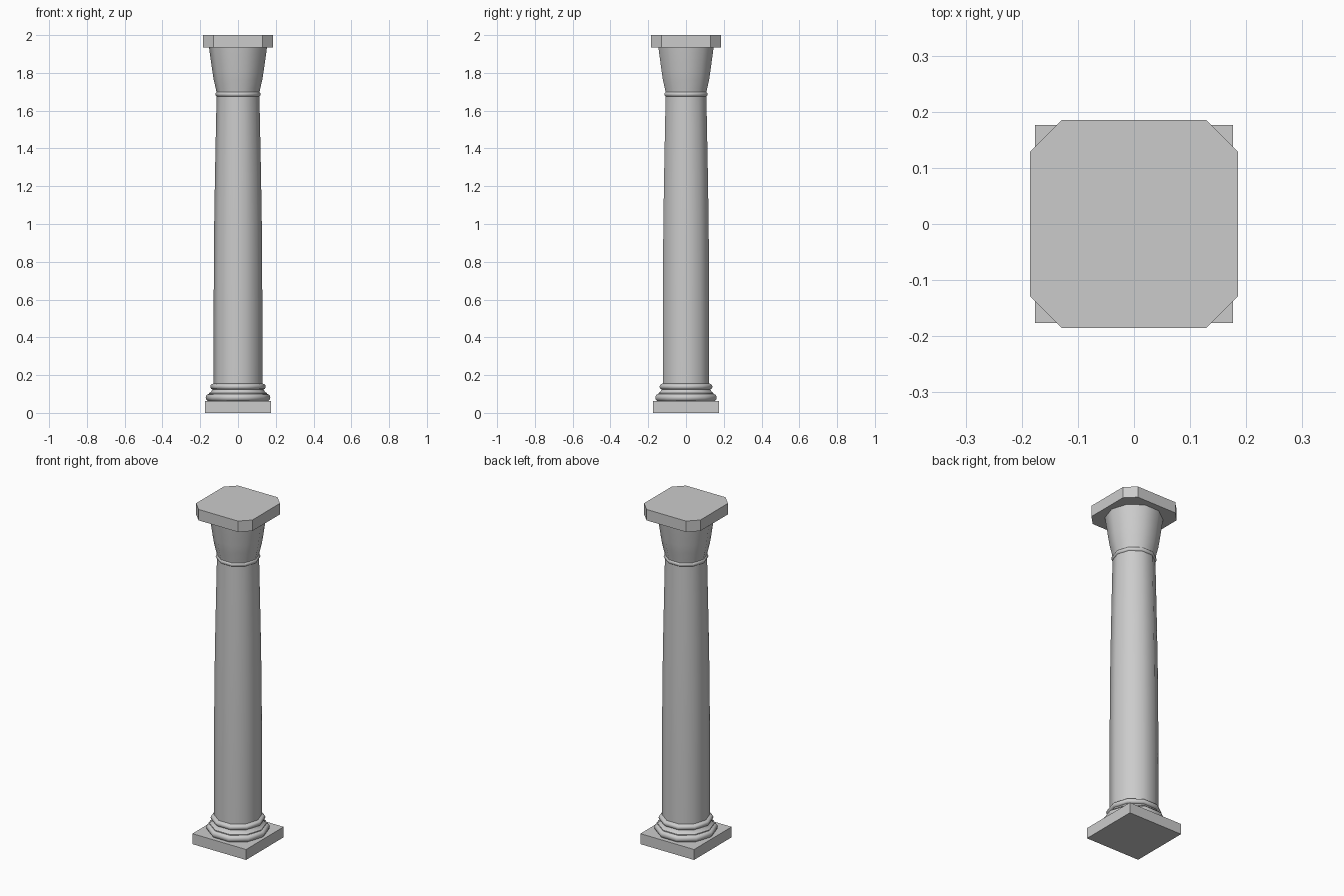
import bpy, bmesh, math

if "Cube" in bpy.data.objects:
    bpy.data.objects.remove(bpy.data.objects["Cube"])

SIDES = 10


def finish(name, bm, smooth):
    bmesh.ops.recalc_face_normals(bm, faces=bm.faces)
    mesh = bpy.data.meshes.new(name)
    bm.to_mesh(mesh)
    bm.free()
    ob = bpy.data.objects.new(name, mesh)
    bpy.context.collection.objects.link(ob)
    if smooth:
        bpy.ops.object.select_all(action='DESELECT')
        ob.select_set(True)
        bpy.context.view_layer.objects.active = ob
        bpy.ops.object.shade_smooth_by_angle(angle=math.radians(50))
    return ob


def lathe(name, profile):
    """Ten-sided turned part from (radius, height) points, capped at both ends."""
    bm = bmesh.new()
    rings = []
    for r, z in profile:
        rings.append([bm.verts.new((r * math.cos(2 * math.pi * i / SIDES),
                                    r * math.sin(2 * math.pi * i / SIDES), z))
                      for i in range(SIDES)])
    for a, b in zip(rings, rings[1:]):
        for i in range(SIDES):
            j = (i + 1) % SIDES
            bm.faces.new((a[i], a[j], b[j], b[i]))
    bm.faces.new(rings[0])
    bm.faces.new(rings[-1])
    return finish(name, bm, True)


def slab(name, outline, z0, z1):
    bm = bmesh.new()
    low = bm.faces.new([bm.verts.new((x, y, z0)) for x, y in outline])
    top = bmesh.ops.extrude_face_region(bm, geom=[low], use_keep_orig=True)
    for v in top['geom']:
        if isinstance(v, bmesh.types.BMVert):
            v.co.z = z1
    return finish(name, bm, False)


def roll(r, z, h, bulge, steps=6):
    """Half-round moulding profile centred on height z."""
    return [(r - bulge + bulge * math.cos(t), z + h * math.sin(t))
            for t in [math.pi * (i / steps - 0.5) for i in range(steps + 1)]]


# Square plinth
p = 0.176
slab("plinth", [(-p, -p), (p, -p), (p, p), (-p, p)], 0, 0.062)

# Base mouldings: large roll, hollow, small roll
lathe("base_moulding",
      roll(0.171, 0.081, 0.019, 0.018)
      + [(0.153, 0.105), (0.143, 0.112), (0.138, 0.121)]
      + roll(0.147, 0.139, 0.014, 0.012)
      + [(0.128, 0.157)])

# Shaft with gentle taper
lathe("shaft", [(0.129, 0.15), (0.129, 0.5), (0.128, 0.75), (0.126, 1.0),
                (0.122, 1.25), (0.117, 1.5), (0.113, 1.69)])

# Neck ring
lathe("neck_ring", roll(0.12, 1.687, 0.012, 0.01))

# Bell capital
lathe("capital", [(0.113, 1.69), (0.117, 1.715), (0.128, 1.76), (0.136, 1.81),
                  (0.143, 1.86), (0.149, 1.9), (0.154, 1.94)])

# Abacus with cut corners
a, c = 0.185, 0.129
slab("abacus", [(-c, -a), (c, -a), (a, -c), (a, c),
                (c, a), (-c, a), (-a, c), (-a, -c)], 1.935, 2.0)
